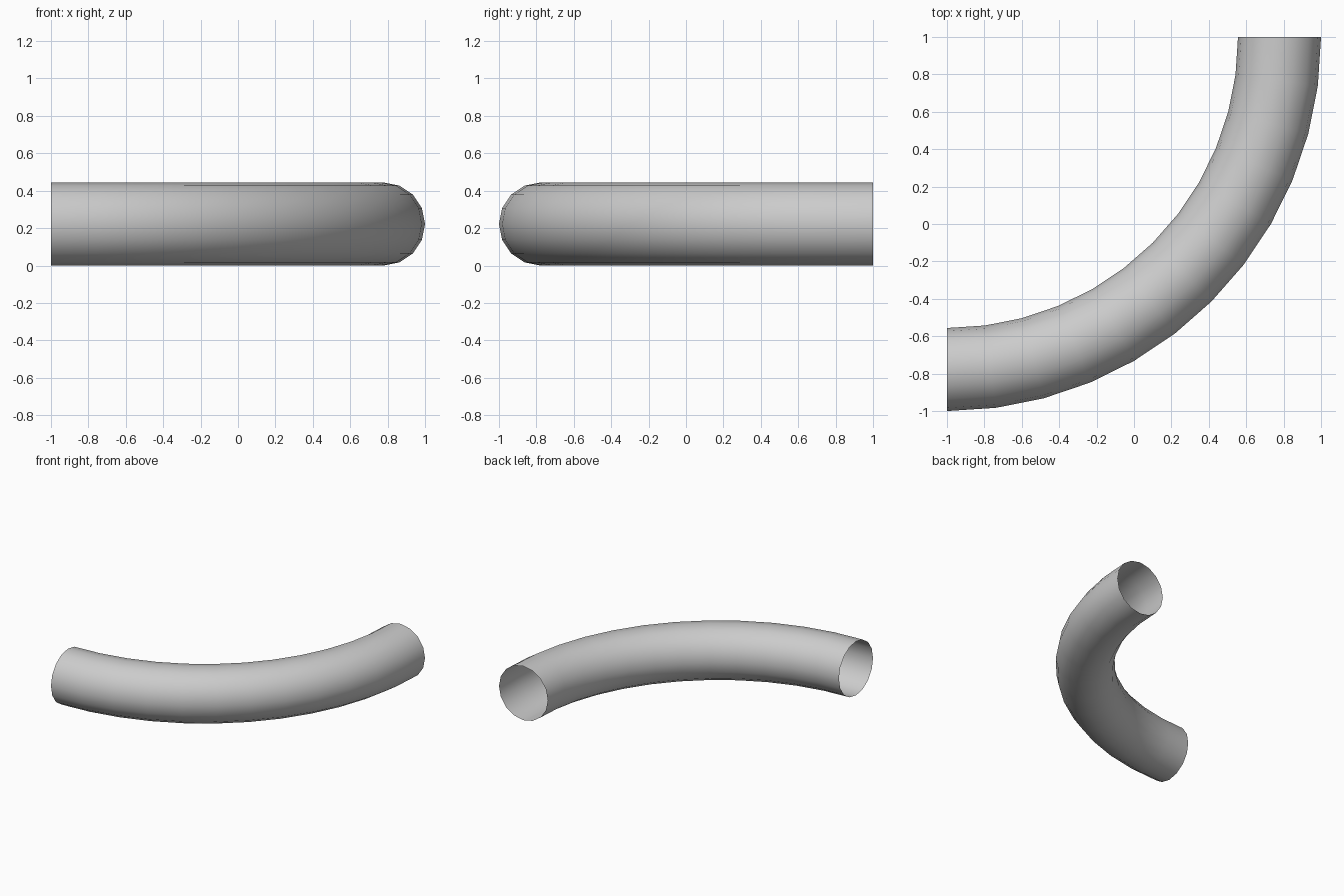
import bpy, bmesh, math
from mathutils import Matrix, Vector

if "Cube" in bpy.data.objects:
    bpy.data.objects.remove(bpy.data.objects["Cube"])

R = 0.222            # tube radius
BEND = 2.0 - R       # bend radius of the centre line
PIVOT = Vector((-1, 1, 0))

# open 16-sided ring swept a quarter turn in 12 steps
bm = bmesh.new()
ring = Matrix.Translation((-1 + BEND, 1, R)) @ Matrix.Rotation(math.pi / 2, 4, 'X')
bmesh.ops.create_circle(bm, cap_ends=False, segments=16, radius=R, matrix=ring)
bmesh.ops.spin(bm, geom=bm.verts[:] + bm.edges[:], cent=PIVOT, axis=(0, 0, 1),
               angle=-math.pi / 2, steps=12, use_duplicate=False)
bmesh.ops.remove_doubles(bm, verts=bm.verts[:], dist=1e-5)
bm.normal_update()

# make the faces point away from the tube's centre line
f = max(bm.faces, key=lambda f: f.calc_center_median().z)
if f.normal.z < 0:
    bmesh.ops.reverse_faces(bm, faces=bm.faces[:])
for f in bm.faces:
    f.smooth = True

mesh = bpy.data.meshes.new("pipe_bend")
bm.to_mesh(mesh)
bm.free()
pipe = bpy.data.objects.new("pipe_bend", mesh)
bpy.context.collection.objects.link(pipe)
